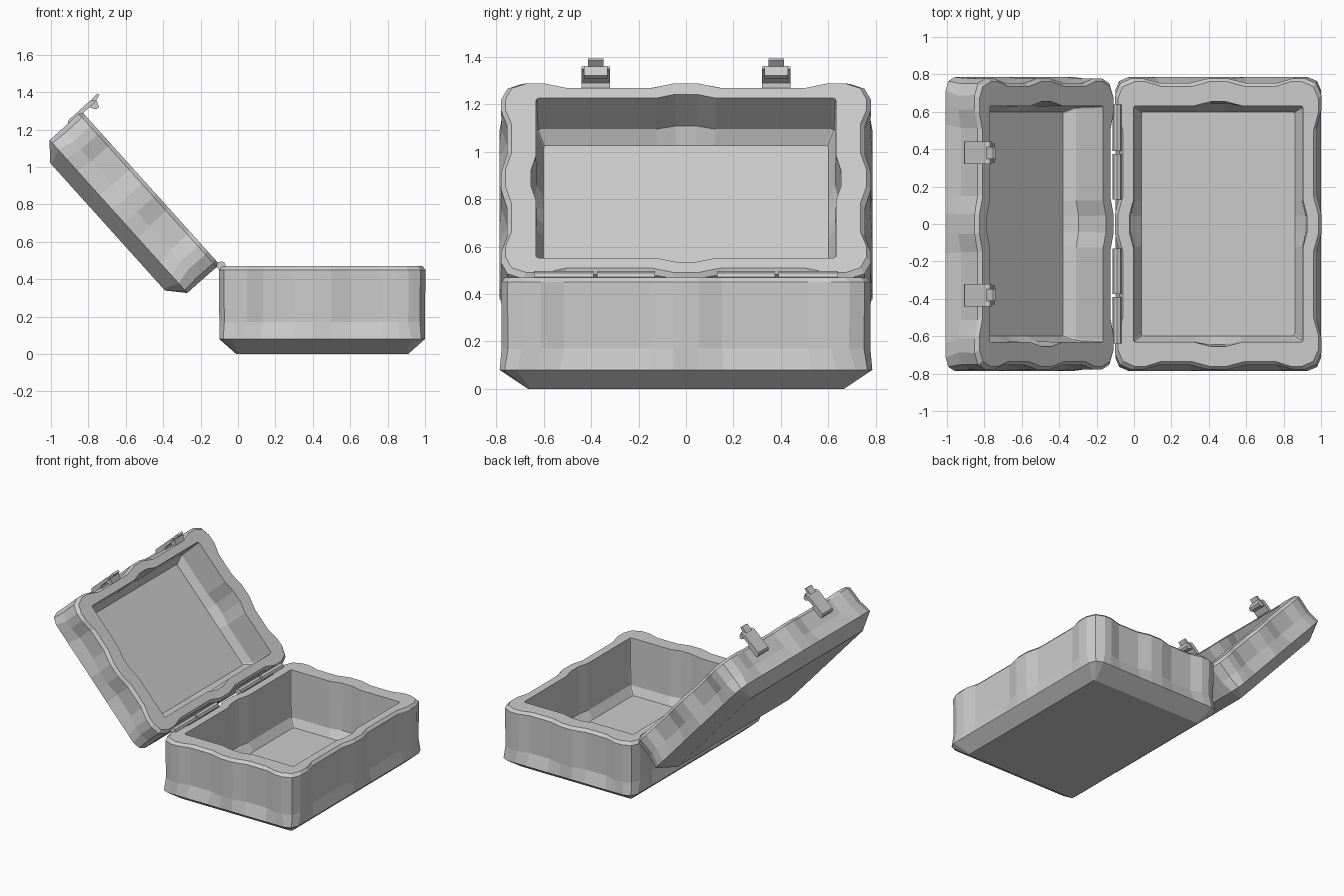
import bpy, bmesh, math
from mathutils import Matrix, Vector

if "Cube" in bpy.data.objects:
    bpy.data.objects.remove(bpy.data.objects["Cube"])

HX, HY = 0.55, 0.785      # half size of the case footprint


def finish(name, bm, matrix=Matrix()):
    bmesh.ops.recalc_face_normals(bm, faces=bm.faces[:])
    me = bpy.data.meshes.new(name)
    bm.to_mesh(me)
    bm.free()
    ob = bpy.data.objects.new(name, me)
    ob.matrix_world = matrix
    bpy.context.collection.objects.link(ob)
    return ob


# Closed outline: a quarter (rib, panel, corner post, panel, rib) mirrored around
def outline(hx, hy, rib, post, cut):
    q = [(hx + rib, 0.07 * hy), (hx, 0.2 * hy), (hx, 0.68 * hy),
         (hx + post, 0.81 * hy), (hx + post, hy + post - cut),
         (hx + post - cut * 0.3, hy + post - cut * 0.3),
         (hx + post - cut, hy + post), (0.76 * hx, hy + post),
         (0.60 * hx, hy), (0.28 * hx, hy), (0.09 * hx, hy + rib)]
    half = q + [(-x, y) for x, y in reversed(q)]
    return half + [(-x, -y) for x, y in half]


# Tub with its rim at local z = 0, outside then inside
def shell(name, depth, matrix):
    layers = [
        (-depth, HX - 0.09, HY - 0.12, 0, 0, 0.012),
        (-depth + 0.08, HX, HY, 0, 0, 0.07),
        (-depth + 0.17, HX - 0.022, HY - 0.03, 0.022, 0.022, 0.09),
        (-0.02, HX - 0.022, HY - 0.03, 0.024, 0.024, 0.09),
        (0, HX - 0.04, HY - 0.05, 0.026, 0.026, 0.09),
        (0, 0.453, 0.632, 0.022, 0.0, 0.012),
        (-depth + 0.12, 0.448, 0.627, 0.018, 0.0, 0.012),
        (-depth + 0.06, 0.41, 0.60, 0.0, 0.0, 0.012)]
    bm = bmesh.new()
    rings = [[bm.verts.new((x, y, z)) for x, y in outline(*p)] for z, *p in layers]
    for a, b in zip(rings, rings[1:]):
        n = len(a)
        for i in range(n):
            j = (i + 1) % n
            bm.faces.new((a[i], a[j], b[j], b[i]))
    bm.faces.new(rings[0])
    bm.faces.new(rings[-1])
    return finish(name, bm, matrix)


# Profile in the lid's x-z plane, extruded across y
def extrude_profile(bm, pts, y0, y1):
    a = [bm.verts.new((x, y0, z)) for x, z in pts]
    b = [bm.verts.new((x, y1, z)) for x, z in pts]
    bm.faces.new(a)
    bm.faces.new(b)
    for i in range(len(a)):
        j = (i + 1) % len(a)
        bm.faces.new((a[i], a[j], b[j], b[i]))


# Lid frame: local x runs away from the hinge, local z points out of the opening
u, up = Vector((-0.669, 0, 0.743)), Vector((0.743, 0, 0.669))
origin = Vector((-0.10, 0, 0.48)) + u * HX
lid_m = Matrix(((u.x, 0, up.x, origin.x), (0, -1, 0, 0),
                (u.z, 0, up.z, origin.z), (0, 0, 0, 1)))

shell("case_base", 0.47, Matrix.Translation((0.45, 0, 0.47)))
shell("case_lid", 0.31, lid_m)

# Latches: plate, hooked end and narrow pull tip
for side, label in ((-1, "left"), (1, "right")):
    c = side * 0.38
    bm = bmesh.new()
    extrude_profile(bm, [(0.515, -0.10), (0.55, -0.10), (0.562, -0.085), (0.562, 0.07),
                         (0.55, 0.09), (0.538, 0.09), (0.538, 0.0), (0.515, -0.02)],
                    c - 0.06, c + 0.06)
    extrude_profile(bm, [(0.545, 0.04), (0.505, 0.065), (0.505, 0.085), (0.545, 0.10)],
                    c - 0.05, c + 0.05)
    extrude_profile(bm, [(0.54, 0.08), (0.56, 0.06), (0.565, 0.125), (0.55, 0.13)],
                    c - 0.032, c + 0.032)
    finish("latch_" + label, bm, lid_m)

# Hinge barrels along the back edge
for side in (-1, 1):
    for k, (y0, y1) in enumerate(((0.13, 0.375), (0.39, 0.64))):
        bm = bmesh.new()
        ring = [(-0.09 + 0.024 * math.cos(t * math.pi / 4),
                 0.472 + 0.024 * math.sin(t * math.pi / 4)) for t in range(8)]
        extrude_profile(bm, ring, side * y0, side * y1)
        finish("hinge_barrel_%s_%d" % ("left" if side < 0 else "right", k + 1), bm)
